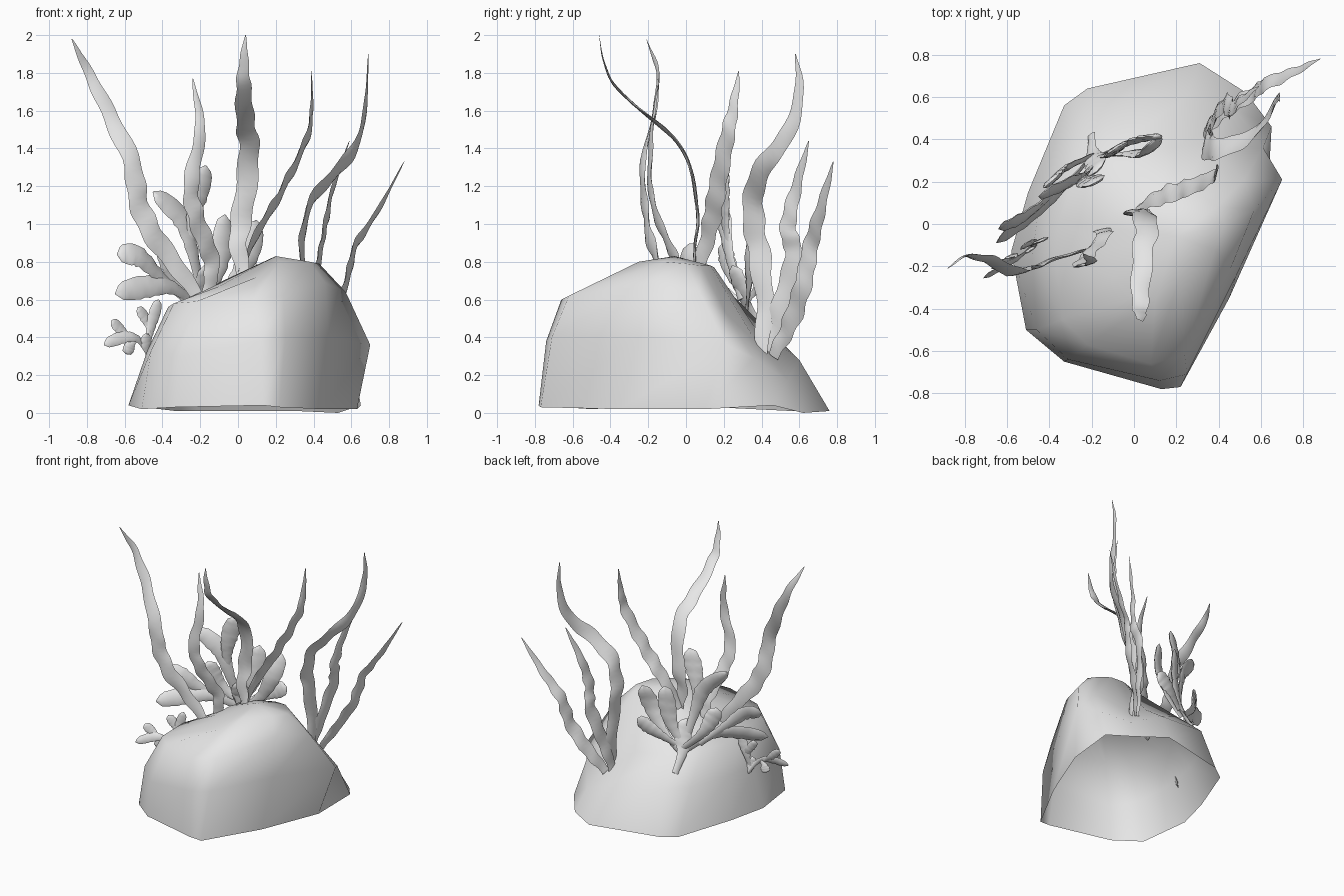
import bpy, bmesh, math
from mathutils import Vector

if "Cube" in bpy.data.objects:
    bpy.data.objects.remove(bpy.data.objects["Cube"], do_unlink=True)

grey = bpy.data.materials.new("stone_grey")
grey.use_nodes = True
grey.diffuse_color = (.8, .8, .8, 1)
grey.node_tree.nodes["Principled BSDF"].inputs["Base Color"].default_value = (.8, .8, .8, 1)


def finish(bm, name, angle):
    """Turn a bmesh into a smooth shaded object."""
    bmesh.ops.recalc_face_normals(bm, faces=bm.faces)
    mesh = bpy.data.meshes.new(name)
    bm.to_mesh(mesh)
    bm.free()
    obj = bpy.data.objects.new(name, mesh)
    bpy.context.collection.objects.link(obj)
    mesh.materials.append(grey)
    bpy.ops.object.select_all(action='DESELECT')
    obj.select_set(True)
    bpy.context.view_layer.objects.active = obj
    bpy.ops.object.shade_smooth_by_angle(angle=math.radians(angle))


def bridge(bm, lower, upper):
    count = len(lower)
    for i in range(count):
        j = (i + 1) % count
        bm.faces.new((lower[i], lower[j], upper[j], upper[i]))


def spline(points, steps):
    """Smooth path through the points, as (position, tangent) pairs."""
    pts = [Vector(p) for p in points]
    pts = [pts[0] * 2 - pts[1]] + pts + [pts[-1] * 2 - pts[-2]]
    spans = len(pts) - 3
    path = []
    for s in range(steps + 1):
        f = s / steps * spans
        i = min(int(f), spans - 1)
        t = f - i
        a, b, c, d = pts[i:i + 4]
        k1, k2, k3 = c - a, a * 2 - b * 5 + c * 4 - d, b * 3 - a - c * 3 + d
        pos = b + (k1 * t + k2 * t * t + k3 * t ** 3) / 2
        tan = (k1 + k2 * 2 * t + k3 * 3 * t * t) / 2
        path.append((pos, tan.normalized()))
    return path


def sweep(bm, points, normal, half_width, thick, sides, steps, ruffle):
    """Flattened tube whose flat side faces along the normal."""
    rings = []
    for s, (pos, tan) in enumerate(spline(points, steps)):
        t = s / steps
        side = tan.cross(Vector(normal)).normalized()
        face = side.cross(tan).normalized()
        w = half_width(t)
        depth = thick * min(1, w / half_width(.5))
        ring = []
        for k in range(sides):
            a = 2 * math.pi * k / sides
            edge = math.cos(a)
            # wavy rim, different on each edge
            wave = ruffle * w * edge * math.sin(t * 47 + edge * 2)
            bend = ruffle * w * abs(edge) * math.sin(t * 38 + edge)
            ring.append(bm.verts.new(pos + side * (w * edge + wave)
                                     + face * (depth * math.sin(a) + bend)))
        rings.append(ring)
    for lower, upper in zip(rings, rings[1:]):
        bridge(bm, lower, upper)
    bm.faces.new(rings[0])
    bm.faces.new(rings[-1])


# Rock: open shell lofted through four rings and a peak, notched at the back
foot = [(.31, .76, .01), (-.22, .64, .01), (-.33, .56, .01), (-.5, .15, .03),
        (-.58, -.13, .04), (-.51, -.5, .02), (-.33, -.65, .03), (.13, -.78, .04),
        (.22, -.77, .03), (.45, -.35, .02), (.63, .1, .02), (.65, .46, .04),
        (.53, .62, 0)]
waist = [(.25, .6, .28), (-.17, .54, .34), (-.32, .4, .33), (-.45, .08, .35),
         (-.48, -.15, .33), (-.46, -.5, .33), (-.31, -.64, .3), (.12, -.74, .38),
         (.25, -.71, .4), (.48, -.25, .4), (.7, .21, .36), (.61, .36, .29),
         (.48, .54, .17)]
shoulder = [(.2, .36, .46), (-.1, .36, .51), (-.28, .2, .54), (-.35, .02, .54),
            (-.37, -.15, .56), (-.34, -.45, .58), (-.22, -.57, .59), (.08, -.66, .6),
            (.24, -.62, .62), (.46, -.2, .69), (.57, .07, .64), (.52, .21, .53),
            (.35, .38, .36)]
crown = [(.22, .15, .77), (.08, .11, .76), (-.1, .05, .69), (-.13, -.02, .67),
         (-.13, -.12, .67), (-.1, -.25, .67), (0, -.35, .68), (.1, -.36, .72),
         (.22, -.25, .8), (.38, -.12, .8), (.43, 0, .79), (.39, .08, .78),
         (.32, .13, .78)]
bm = bmesh.new()
rings = [[bm.verts.new(p) for p in ring] for ring in (foot, waist, shoulder, crown)]
for lower, upper in zip(rings, rings[1:]):
    bridge(bm, lower, upper)
peak = bm.verts.new((.2, -.06, .83))
for i in range(len(crown)):
    bm.faces.new((rings[-1][i - 1], rings[-1][i], peak))
finish(bm, "rock", 60)


# Long seaweed blades: root to tip paths, grouped by the way they face
def blade(name, normal, width, points):
    def half_width(t):
        return width * (.6 + .4 * min(1, t * 4)) * (1 - t ** 3.5) ** .9 + .002
    bm = bmesh.new()
    sweep(bm, points, normal, half_width, .009, 6, 44, .12)
    finish(bm, name, 50)


right_facing, left_facing = (-.3, 1, 0), (.97, -.25, 0)
blade("outer_right_blade", right_facing, .055,
      [(-.2, -.12, .6), (-.33, -.15, .78), (-.46, -.2, .96), (-.53, -.22, 1.13),
       (-.56, -.23, 1.32), (-.68, -.17, 1.58), (-.79, -.15, 1.8), (-.88, -.21, 1.98)])
blade("inner_right_blade", right_facing, .047,
      [(-.16, -.03, .63), (-.14, -.05, .8), (-.21, -.14, 1), (-.25, -.19, 1.2),
       (-.2, -.18, 1.5), (-.24, -.14, 1.77)])
blade("tall_middle_blade", (0, 1, 0), .055,
      [(.03, .04, .73), (0, .05, .9), (.03, .06, 1.1), (.06, -.01, 1.38),
       (.04, -.15, 1.53), (.03, -.35, 1.7), (.03, -.43, 1.84), (.04, -.46, 2)])
blade("crown_blade", left_facing, .049,
      [(.01, .06, .74), (.1, .12, .95), (.19, .15, 1.1), (.28, .18, 1.27),
       (.37, .22, 1.47), (.39, .25, 1.62), (.39, .28, 1.81)])
blade("tall_left_blade", left_facing, .058,
      [(.36, .39, .3), (.35, .42, .55), (.34, .39, .82), (.35, .36, 1),
       (.42, .36, 1.17), (.56, .42, 1.32), (.65, .54, 1.48), (.68, .6, 1.7),
       (.69, .58, 1.9)])
blade("short_left_blade", left_facing, .05,
      [(.33, .43, .3), (.37, .49, .53), (.43, .57, .82), (.46, .54, .98),
       (.5, .58, 1.18), (.59, .65, 1.44)])
blade("outer_left_blade", left_facing, .048,
      [(.37, .46, .3), (.46, .55, .47), (.57, .62, .68), (.62, .66, .88),
       (.74, .71, 1.07), (.88, .78, 1.33)])


# Fan corals: each branch is (x, z, offset off the fan) from root to tip
def coral(name, origin, slope, width, branches):
    def half_width(t):
        club = .6 - .3 * math.cos(math.pi * min(1, t * 1.15))
        return width * club * math.sqrt(max(0, 1 - t ** 8)) * 1.15 + width * .06

    bm = bmesh.new()
    for branch in branches:
        points = [(x, origin[1] + slope * (x - origin[0]) + off, z) for x, z, off in branch]
        sweep(bm, points, (-slope, 1, -.4), half_width, width * .24, 8, 18, .06)
    finish(bm, name, 60)


coral("large_fan_coral", (-.15, .235), .65, .061, [
    [(-.2, .42, .22), (-.2, .55, .13), (-.18, .66, .08), (-.18, .78, .03)],
    [(-.2, .55, .12), (-.34, .66, .05), (-.48, .67, .02), (-.65, .63, 0)],
    [(-.28, .6, .08), (-.42, .73, .05), (-.53, .83, .04), (-.64, .84, .06)],
    [(-.2, .58, .12), (-.32, .7, .14), (-.37, .8, .13), (-.4, .9, .12)],
    [(-.19, .6, .08), (-.24, .85, .05), (-.3, 1.03, .06), (-.45, 1.17, .09)],
    [(-.25, .88, .05), (-.23, 1.08, .02), (-.17, 1.31, -.02)],
    [(-.18, .6, .1), (-.1, .78, .07), (-.07, 1.05, .08)],
    [(-.17, .55, .1), (-.03, .68, .02), (.06, .85, -.03), (.1, 1.02, 0)],
    [(-.14, .6, .09), (0, .69, .06), (.13, .76, 0)]])
coral("small_fan_coral", (-.45, -.1), .6, .033, [
    [(-.45, .25, .05), (-.48, .34, .01), (-.49, .42, 0)],
    [(-.47, .3, .03), (-.53, .39, 0), (-.61, .4, 0), (-.71, .36, 0)],
    [(-.56, .39, 0), (-.61, .43, .02), (-.67, .49, .03)],
    [(-.54, .39, 0), (-.57, .36, .02), (-.59, .31, .03)],
    [(-.48, .34, .01), (-.46, .46, .02), (-.42, .6, .01)],
    [(-.47, .42, .01), (-.48, .48, .03), (-.53, .56, .04)]])
